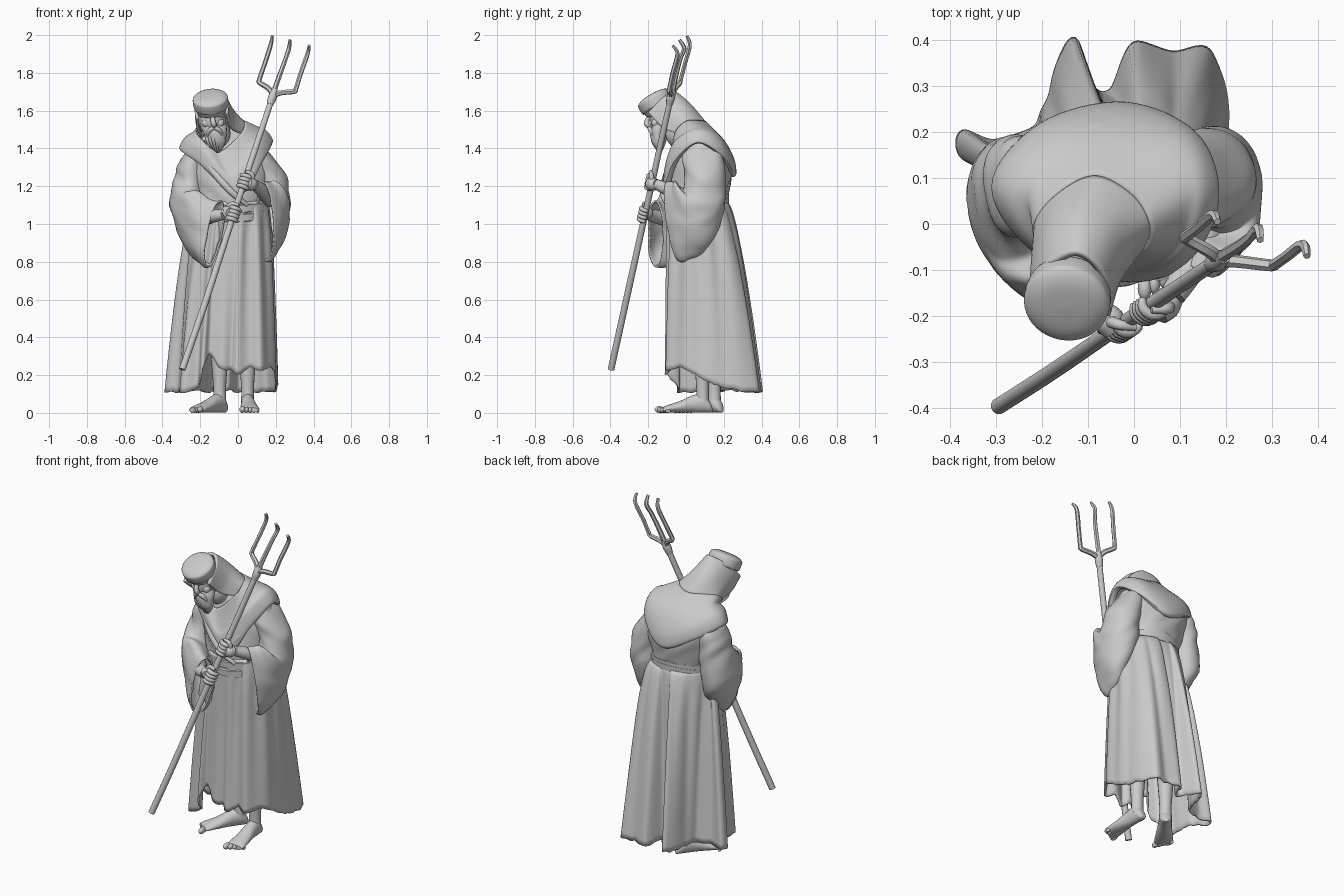
import bpy, bmesh, math
from mathutils import Vector as V, noise


def spline(pts, n, closed=False):
    """Catmull-Rom resampling of a point list to n points."""
    p, out = [V(q) for q in pts], []
    k = len(p)
    segs = k if closed else k - 1
    get = (lambda i: p[i % k]) if closed else (lambda i: p[max(0, min(k - 1, i))])
    for j in range(n):
        t = j * segs / (n if closed else n - 1)
        i = min(int(t), segs - 1)
        t -= i
        a, b, c, d = get(i - 1), get(i), get(i + 1), get(i + 2)
        out.append(0.5 * (2 * b + (c - a) * t + (2 * a - 5 * b + 4 * c - d) * t ** 2
                          + (3 * b - a - 3 * c + d) * t ** 3))
    return out


def sheet(name, rows, closed=True, caps=False, thick=0, angle=50):
    """Grid surface through rows of points."""
    bm = bmesh.new()
    g = [[bm.verts.new(p) for p in r] for r in rows]
    n = len(g[0])
    for a, b in zip(g, g[1:]):
        for i in range(n if closed else n - 1):
            j = (i + 1) % n
            bm.faces.new((a[i], a[j], b[j], b[i]))
    if caps:
        bm.faces.new(g[0])
        bm.faces.new(g[-1])
    bmesh.ops.recalc_face_normals(bm, faces=bm.faces)
    me = bpy.data.meshes.new(name)
    bm.to_mesh(me)
    bm.free()
    ob = bpy.data.objects.new(name, me)
    bpy.context.collection.objects.link(ob)
    if thick:
        m = ob.modifiers.new("thickness", 'SOLIDIFY')
        m.thickness, m.offset = thick, 0
    bpy.context.view_layer.objects.active = ob
    bpy.ops.object.select_all(action='DESELECT')
    ob.select_set(True)
    bpy.ops.object.shade_smooth_by_angle(angle=math.radians(angle))
    return ob


def smooth_rows(rows, m):
    """Resample along the length so that there are m rows."""
    return list(zip(*[spline(col, m) for col in zip(*rows)]))


def ring(c, u, v, n=24):
    c, u, v = V(c), V(u), V(v)
    return [c + u * math.cos(a) + v * math.sin(a) for a in (2 * math.pi * i / n for i in range(n))]


def loft(name, rings, n=24, m=24, caps=True, thick=0, wrinkle=0):
    rows = smooth_rows([ring(*r, n=n) for r in rings], m)
    if wrinkle:
        out = []
        for r in rows:
            c = sum(r, V()) / n
            out.append([p + (p - c).normalized() * wrinkle *
                        noise.noise(V((p.x * 7, p.y * 9, p.z * 16 + p.x * 14))) for p in r])
        rows = out
    return sheet(name, rows, True, caps, thick)


def tube(name, pts, radii, n=10, m=12):
    p, rad = spline(pts, m), spline([(r, 0, 0) for r in radii], m)
    rows, u = [], None
    for i in range(m):
        t = (p[min(i + 1, m - 1)] - p[max(i - 1, 0)]).normalized()
        u = t.orthogonal() if u is None else u - t * u.dot(t)
        u.normalize()
        rows.append(ring(p[i], u * rad[i].x, t.cross(u) * rad[i].x, n))
    return sheet(name, rows, True, True)


def ball(name, c, ax, n=14):
    c, (a, b, h) = V(c), ax
    s = [(math.sin(math.pi * k / 10), -math.cos(math.pi * k / 10)) for k in range(11)]
    return sheet(name, [ring(c + V((0, 0, h * z)), (a * max(r, .01), 0, 0), (0, b * max(r, .01), 0), n)
                        for r, z in s], True, True)


# robe skirt: round waist lofted to an irregular ragged hem
hem = [(.2, .05, .2), (.205, .2, .13), (.2, .26, .12), (.165, .38, .11), (.08, .37, .11), (0, .395, .11),
       (-.05, .29, .12), (-.09, .3, .12), (-.13, .405, .11), (-.17, .33, .11), (-.21, .22, .12),
       (-.3, .18, .11), (-.37, .2, .11), (-.38, .15, .11), (-.31, .1, .11), (-.3, -.03, .11),
       (-.22, -.04, .13), (-.19, -.1, .22), (-.15, -.07, .31), (-.09, -.1, .23), (-.04, -.08, .23),
       (0, -.11, .2), (.06, -.08, .24), (.12, -.1, .22), (.17, -.03, .24)]
edge = spline(hem, 200, True)
rows = []
for k in range(33):
    t = k / 32
    row = []
    for i, h in enumerate(edge):
        a = math.atan2(h.y - .14, h.x + .08)
        w = V((-.03 + .185 * math.cos(a), .06 + .155 * math.sin(a), 1.12))
        p = w.lerp(V((h.x, h.y, 0)), t ** .62)
        p.z = 1.12 + (h.z + .012 * noise.noise(h * 30) - 1.12) * t
        fold = .007 * min(1, 5 * t) * math.sin(13 * a + 1.5 * t) * (1 - .5 * t)
        row.append(p + V((math.cos(a), math.sin(a), 0)) * fold)
    rows.append(row)
sheet("robe_skirt", rows, True, False, .01)

# torso and belt
loft("robe_torso", [((x, y, z), (rx, 0, 0), (0, ry, 0)) for x, y, z, rx, ry in
     [(-.03, .06, 1.04, .17, .145), (-.035, .06, 1.14, .19, .16), (-.045, .08, 1.28, .215, .165),
      (-.06, .085, 1.4, .215, .14), (-.07, .07, 1.46, .16, .11), (-.08, .05, 1.52, .07, .07)]],
     n=48, wrinkle=.012)
for k, (z0, tilt) in enumerate([(1.075, .045), (1.11, .03)]):
    rows = []
    for dz, g in [(-.025, -.01), (-.018, .007), (.018, .009), (.025, -.01)]:
        rows.append([V((-.03 + (.185 + g) * math.cos(a), .06 + (.16 + g) * math.sin(a),
                        z0 + dz + tilt * math.sin(a))) for a in (math.tau * i / 48 for i in range(48))])
    sheet(f"belt_wrap_{k}", rows)

# wide hanging sleeves
loft("sleeve_left", [
    ((-.17, .07, 1.45), (0, .07, 0), (.05, 0, .03)), ((-.235, .08, 1.36), (0, .1, .02), (.07, 0, .03)),
    ((-.255, .08, 1.24), (0, .105, 0), (.08, 0, 0)), ((-.268, .05, 1.1), (0, .12, -.07), (.085, 0, 0)),
    ((-.23, -.04, 1.01), (0, .08, -.16), (.085, .02, 0)), ((-.165, -.12, .95), (-.01, .02, -.175), (.06, .045, 0)),
    ((-.125, -.16, .95), (-.035, 0, -.175), (.04, .04, 0))], n=40, m=40, caps=False, thick=.01, wrinkle=.012)
loft("sleeve_right", [
    ((.07, .07, 1.45), (0, .07, 0), (.05, 0, -.03)), ((.12, .085, 1.37), (0, .1, .02), (.07, 0, -.03)),
    ((.165, .1, 1.25), (0, .1, 0), (.085, 0, 0)), ((.18, .09, 1.12), (0, .11, -.05), (.09, 0, 0)),
    ((.19, .03, 1.05), (0, .085, -.17), (.08, -.01, 0)), ((.165, -.03, 1.015), (0, .03, -.205), (.06, -.03, 0)),
    ((.145, -.07, 1.015), (.01, .03, -.205), (.04, -.03, 0))], n=40, m=40, caps=False, thick=.01, wrinkle=.012)

# draped cowl: rings run front, right, back, left; the rim is rolled under
cowl = [
    [(0, -.115, 1.17), (.12, -.065, 1.335), (.175, .06, 1.44), (.13, .19, 1.37), (-.02, .255, 1.265),
     (-.2, .21, 1.34), (-.3, .08, 1.4), (-.2, -.06, 1.33)],
    [(-.035, -.112, 1.24), (.1, -.065, 1.41), (.145, .06, 1.485), (.115, .18, 1.43), (-.03, .245, 1.34),
     (-.19, .2, 1.4), (-.275, .075, 1.45), (-.19, -.065, 1.4)],
    [(-.05, -.095, 1.28), (.075, -.05, 1.43), (.11, .05, 1.5), (.08, .145, 1.48), (-.05, .195, 1.435),
     (-.17, .155, 1.46), (-.225, .06, 1.485), (-.17, -.05, 1.43)],
    [(-.1, -.06, 1.38), (.015, -.05, 1.48), (.03, 0, 1.535), (-.005, .06, 1.54), (-.085, .1, 1.535),
     (-.165, .06, 1.53), (-.21, 0, 1.51), (-.185, -.055, 1.46)]]
rim = [V(p).lerp(V((-.05, .07, V(p).z)), .1) for p in cowl[0]]
sheet("cowl", smooth_rows([spline(r, 64, True) for r in [rim] + cowl], 24), True, False, .022)
# crossed lapels on the chest
tube("lapel_left", [(-.19, -.05, 1.36), (-.12, -.1, 1.265), (-.03, -.12, 1.165), (.05, -.1, 1.1)],
     [.012, .02, .018, .01])
tube("lapel_right", [(.13, -.05, 1.36), (.07, -.095, 1.265), (0, -.115, 1.17)], [.01, .018, .012])

# hood wrapped round the head, open at the face
hood = [cowl[3][1:],
        [(-.035, -.12, 1.51), (-.025, -.06, 1.585), (-.055, -.01, 1.625), (-.12, .015, 1.635), (-.18, -.01, 1.61),
         (-.215, -.07, 1.56), (-.21, -.13, 1.5)],
        [(-.06, -.2, 1.59), (-.06, -.14, 1.65), (-.085, -.09, 1.69), (-.13, -.065, 1.7), (-.185, -.095, 1.67),
         (-.22, -.15, 1.61), (-.215, -.2, 1.56)]]
sheet("hood", smooth_rows([spline(r, 40) for r in hood], 16), False, False, .016)

# flat cap tilted forward
ax = V((-.1, -.5, .86)).normalized()
u = V((1, 0, 0)) - ax * ax.x
u.normalize()
w = ax.cross(u)
top = V((-.147, -.173, 1.665))
loft("cap", [(top + ax * d, u * r, w * r) for d, r in
     [(-.075, .078), (-.05, .085), (-.045, .092), (-.01, .094), (.007, .088), (.02, .058), (.024, .004)]], n=40)

# head, face and beard
ball("head", (-.136, -.115, 1.56), (.074, .078, .1))
ball("neck", (-.11, -.04, 1.48), (.07, .07, .08))
tube("nose", [(-.136, -.185, 1.585), (-.132, -.207, 1.545), (-.128, -.205, 1.525), (-.128, -.185, 1.515)],
     [.01, .013, .015, .008])
for s, side in ((-1, "left"), (1, "right")):
    tube("brow_" + side, [(-.137 + s * .012, -.19, 1.573), (-.137 + s * .035, -.184, 1.578),
                          (-.137 + s * .062, -.155, 1.57)], [.008, .011, .006])
    ball("cheek_" + side, (-.132 + s * .036, -.163, 1.535), (.023, .02, .024))
    tube("moustache_" + side, [(-.126, -.195, 1.51), (-.124 + s * .025, -.188, 1.497),
                               (-.12 + s * .043, -.168, 1.46)], [.009, .012, .004])
loft("beard", [((-.13, -.135, 1.53), (.068, 0, 0), (0, .04, 0)), ((-.122, -.145, 1.48), (.062, 0, 0), (0, .045, 0)),
               ((-.113, -.145, 1.43), (.045, 0, 0), (0, .035, 0)), ((-.105, -.135, 1.375), (.01, 0, 0), (0, .01, 0))],
     wrinkle=.012)
for k in range(6):
    x = -.165 + .016 * k
    y = .006 * abs(k - 2.5) - .178
    tube(f"beard_lock_{k}", [(x, y, 1.485), (x + .004, y, 1.44),
                             (-.11 + .5 * (x + .125), -.145, 1.375 + .007 * abs(k - 2.5))], [.008, .01, .003])

# pitchfork
lo, hi = V((-.295, -.397, .23)), V((.185, -.078, 1.68))
d = (hi - lo).normalized()
tube("fork_shaft", [lo, lo.lerp(hi, .25) + V((.004, 0, 0)), lo.lerp(hi, .6), hi], [.018, .018, .017, .016], 12, 24)
tube("fork_socket", [hi - d * .05, hi - d * .01, hi + d * .035], [.018, .023, .015])
for name, pts in {
    "tine_left": [hi, (.165, -.06, 1.715), (.115, -.032, 1.748), (.114, -.027, 1.768), (.142, -.005, 1.85),
                  (.172, .02, 1.945), (.182, .005, 1.995)],
    "tine_middle": [hi, (.2, -.065, 1.73), (.225, -.05, 1.8), (.252, -.03, 1.875), (.27, -.01, 1.93), (.275, -.035, 1.975)],
    "tine_right": [hi, (.23, -.082, 1.695), (.297, -.09, 1.702), (.308, -.087, 1.72), (.333, -.07, 1.8),
                   (.368, -.045, 1.9), (.377, -.07, 1.945)],
}.items():
    tube(name, pts, [.015, .014, .013, .012, .012, .008], 6, 30)

# arms and gripping hands
for side, z, s, arm in (("right", 1.222, 1, [(.17, .02, 1.13), (.13, -.08, 1.175), (.085, -.155, 1.21)]),
                        ("left", 1.05, -1, [(-.21, -.07, 1.02), (-.14, -.16, 1.04), (-.075, -.205, 1.05)])):
    c = lo.lerp(hi, (z - lo.z) / (hi.z - lo.z))
    e1 = (V((s, 0, 0)) - d * d.x * s).normalized()
    e2 = V((0, -1, 0)) + d * d.y
    e2 = (e2 - e1 * e2.dot(e1)).normalized()
    tube("forearm_" + side, arm, [.045, .036, .028], 14)
    tube("palm_" + side, [arm[2], c + e1 * .034 + V((0, .004, 0)), c + e1 * .018 + e2 * .02],
         [.028, .036, .026], 14)
    for k in range(4):
        o = c + d * (k - 1.5) * .02
        tube(f"finger_{side}_{k}", [o + (e1 * math.cos(a) + e2 * math.sin(a)) * .027
                                    for a in (0, .9, 1.8, 2.7, 3.5)], [.013, .013, .012, .011, .008], 8)
    tube("thumb_" + side, [c + e1 * .04 + d * .015, c + e1 * .025 + e2 * .015 + d * .05, c - e1 * .012 + e2 * .02 + d * .052],
         [.014, .012, .008], 8)

# bare legs and feet
for side, heel, f in (("right", V((.05, .1, 0)), V((.06, -1, 0))), ("left", V((-.09, .16, 0)), V((-.6, -.8, 0)))):
    f.normalize()
    r = V((-f.y, f.x, 0))
    s = 1 if side == "right" else -1
    loft("foot_" + side, [(heel + f * q * 1.12 + V((0, 0, h / 2 + .002)), r * b, (0, 0, h / 2)) for q, b, h in
         [(-.035, .012, .025), (-.022, .028, .06), (.01, .035, .1), (.06, .037, .09),
          (.12, .045, .06), (.18, .051, .038), (.2, .045, .027)]], n=20)
    tube("leg_" + side, [heel + f * .012 + V((0, 0, z)) for z in (.05, .12, .25, .42, .6)],
         [.036, .033, .042, .055, .06], 16)
    for k in range(5):
        tip = heel + f * (.238 - .01 * k) + r * s * (-.041 + .021 * k)
        b = .018 - .002 * k
        ball(f"toe_{side}_{k}", tip + V((0, 0, b)), (b * .85, b * 1.5, b))
